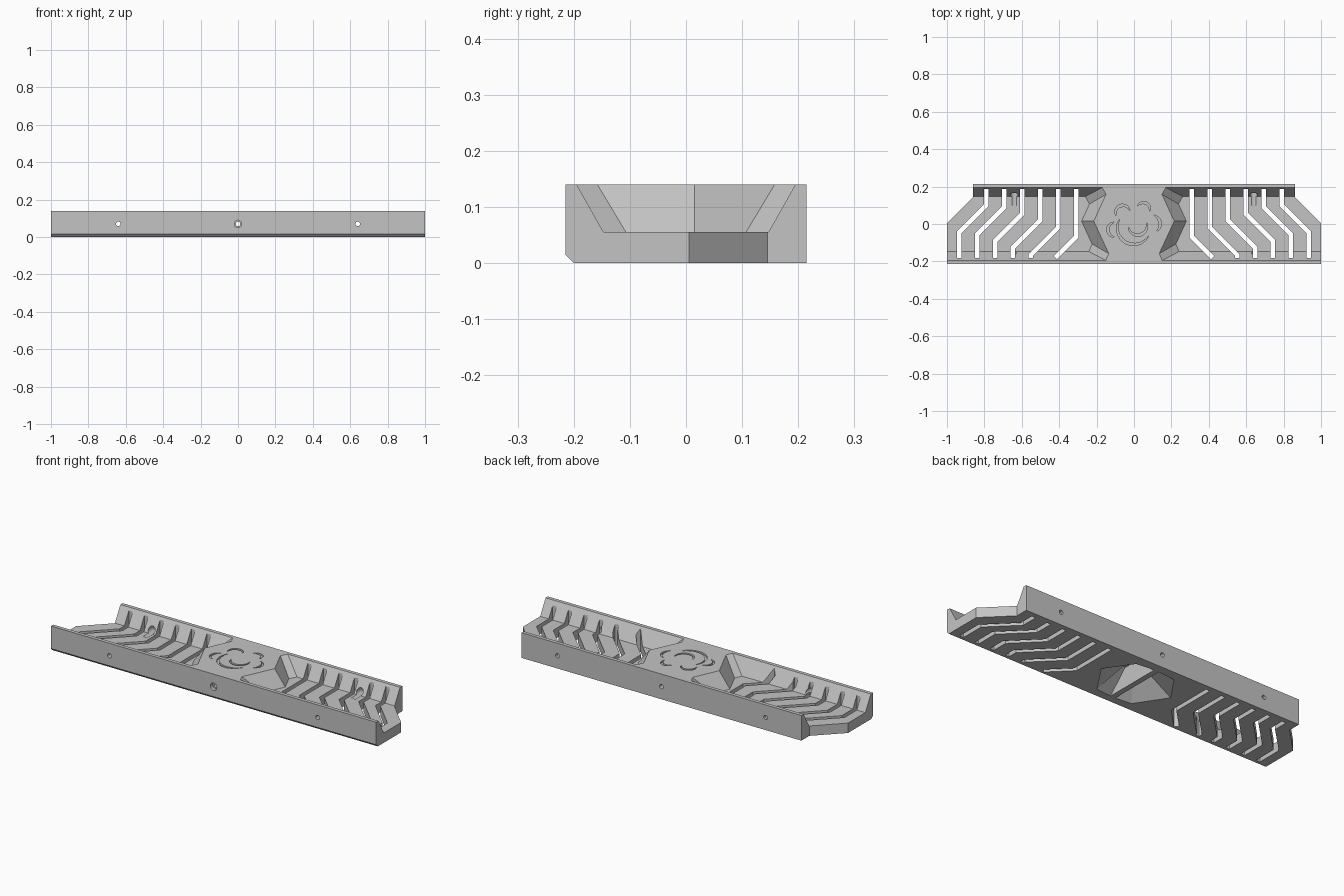
import bpy, bmesh, math
from mathutils import Vector

cube = bpy.data.objects.get("Cube")
if cube:
    bpy.data.objects.remove(cube, do_unlink=True)

grey = bpy.data.materials.new("light_grey")
grey.use_nodes = True
GREY = (0.55, 0.55, 0.55, 1)
grey.diffuse_color = GREY
grey.node_tree.nodes["Principled BSDF"].inputs["Base Color"].default_value = GREY


def loft(name, rings):
    """Closed solid through rings of 3D points with equal counts."""
    bm = bmesh.new()
    loops = [[bm.verts.new(p) for p in ring] for ring in rings]
    n = len(loops[0])
    for a, b in zip(loops, loops[1:]):
        for i in range(n):
            j = (i + 1) % n
            bm.faces.new((a[i], a[j], b[j], b[i]))
    bm.faces.new(loops[0][::-1])
    bm.faces.new(loops[-1])
    bmesh.ops.recalc_face_normals(bm, faces=bm.faces)
    mesh = bpy.data.meshes.new(name)
    bm.to_mesh(mesh)
    bm.free()
    mesh.materials.append(grey)
    obj = bpy.data.objects.new(name, mesh)
    bpy.context.collection.objects.link(obj)
    return obj


def flat(points, z):
    return [(x, y, z) for x, y in points]


def prism(name, points, z0, z1):
    return loft(name, [flat(points, z0), flat(points, z1)])


def cylinder(name, x, y0, y1, r):
    ring = [(math.cos(k * math.tau / 24) * r, math.sin(k * math.tau / 24) * r) for k in range(24)]
    return loft(name, [[(x + a, y, 0.07 + b) for a, b in ring] for y in (y0, y1)])


def strip(path, widths):
    """Outline of a mitred band that follows a path."""
    pts = [Vector(p) for p in path]
    left, right = [], []
    for i, p in enumerate(pts):
        d0 = (p - pts[i - 1]).normalized() if i else None
        d1 = (pts[i + 1] - p).normalized() if i < len(pts) - 1 else None
        d0, d1 = d0 or d1, d1 or d0
        t = (d0 + d1).normalized()
        off = Vector((-t.y, t.x)) * widths[i] / max(t.dot(d0), 0.5)
        left.append(p + off)
        right.append(p - off)
    return left + right[::-1]


def mirrored(points, s):
    return [(s * x, y) for x, y in points]


def combine(target, tool, operation):
    mod = target.modifiers.new("cut", 'BOOLEAN')
    mod.operation = operation
    mod.solver = 'EXACT'
    mod.object = tool
    bpy.context.view_layer.objects.active = target
    bpy.ops.object.modifier_apply(modifier=mod.name)
    bpy.data.objects.remove(tool, do_unlink=True)


# Channel: floor with two sloped walls
profile = [(-0.2, 0), (0.215, 0), (0.215, 0.14), (0.195, 0.14), (0.147, 0.055),
           (-0.147, 0.055), (-0.195, 0.14), (-0.215, 0.14), (-0.215, 0.015)]
tray = loft("vented_tray", [[(x, y, z) for y, z in profile] for x in (-1, 1)])

# Angled rear corners
corner = [(0.86, 0.3), (0.86, 0.145), (1.0, 0.005), (1.1, 0.005), (1.1, 0.3)]
for s in (-1, 1):
    combine(tray, prism("corner_cutter", mirrored(corner, s), -0.1, 0.3), 'DIFFERENCE')

# Raised centre block with flared sides
top = [(0.172, 0.2), (0.15, 0.158), (0.215, 0.015), (0.135, -0.158), (0.153, -0.2)]
low = [(0.263, 0.152), (0.238, 0.107), (0.28, 0.015), (0.224, -0.107), (0.243, -0.152)]
top += mirrored(top[::-1], -1)
low += mirrored(low[::-1], -1)
block = loft("centre_block", [flat(low, 0.02), flat(low, 0.055), flat(top, 0.14)])
combine(tray, block, 'UNION')

# Two faceted pockets below, split by a rib
mouth = [(0.015, 0.17), (0.12, 0.16), (0.22, 0.015), (0.11, -0.15), (0.015, -0.16)]
peak = [(0.015, 0.07), (0.03, 0.06), (0.04, 0.015), (0.03, -0.04), (0.015, -0.05)]
for s in (-1, 1):
    pocket = loft("pocket_cutter", [flat(mirrored(mouth, s), -0.001), flat(mirrored(peak, s), 0.11)])
    combine(tray, pocket, 'DIFFERENCE')

# Bent vent slots
bends = [0.1, 0.09, 0.055, 0.02, -0.02, -0.07]
for s in (-1, 1):
    for i, bend in enumerate(bends):
        x = 0.79 - 0.096 * i
        run = min(0.145, bend + 0.18)
        path = [(x, 0.187), (x, bend), (x + run, bend - run)]
        if bend - run > -0.17:
            path.append((x + run, -0.182))
        outline = strip(path, [0.012] * len(path))
        combine(tray, prism("slot_cutter", mirrored(outline, s), -0.1, 0.3), 'DIFFERENCE')

# Screw holes and countersinks
for x in (-0.64, 0, 0.64):
    combine(tray, cylinder("hole_cutter", x, -0.3, 0.3, 0.012), 'DIFFERENCE')
    y0, y1 = (0.1, 0.2) if x else (-0.25, -0.195)
    combine(tray, cylinder("sink_cutter", x, y0, y1, 0.02), 'DIFFERENCE')

# Engraved swirls on the block: centre, radius, start and end angle
swirls = [(0.0, -0.02, 0.09, 150, 330), (0.02, -0.01, 0.05, 190, 380), (-0.06, 0.06, 0.04, 20, 200),
          (0.05, 0.08, 0.035, -20, 150), (0.09, 0.0, 0.05, -50, 70), (-0.1, -0.03, 0.04, 100, 260)]
for cx, cy, r, a0, a1 in swirls:
    path, widths = [], []
    for k in range(11):
        a = math.radians(a0 + (a1 - a0) * k / 10)
        path.append((cx + r * math.cos(a), cy + r * math.sin(a)))
        widths.append(0.001 + 0.006 * math.sin(math.pi * k / 10))
    combine(tray, prism("swirl_cutter", strip(path, widths), 0.13, 0.16), 'DIFFERENCE')
